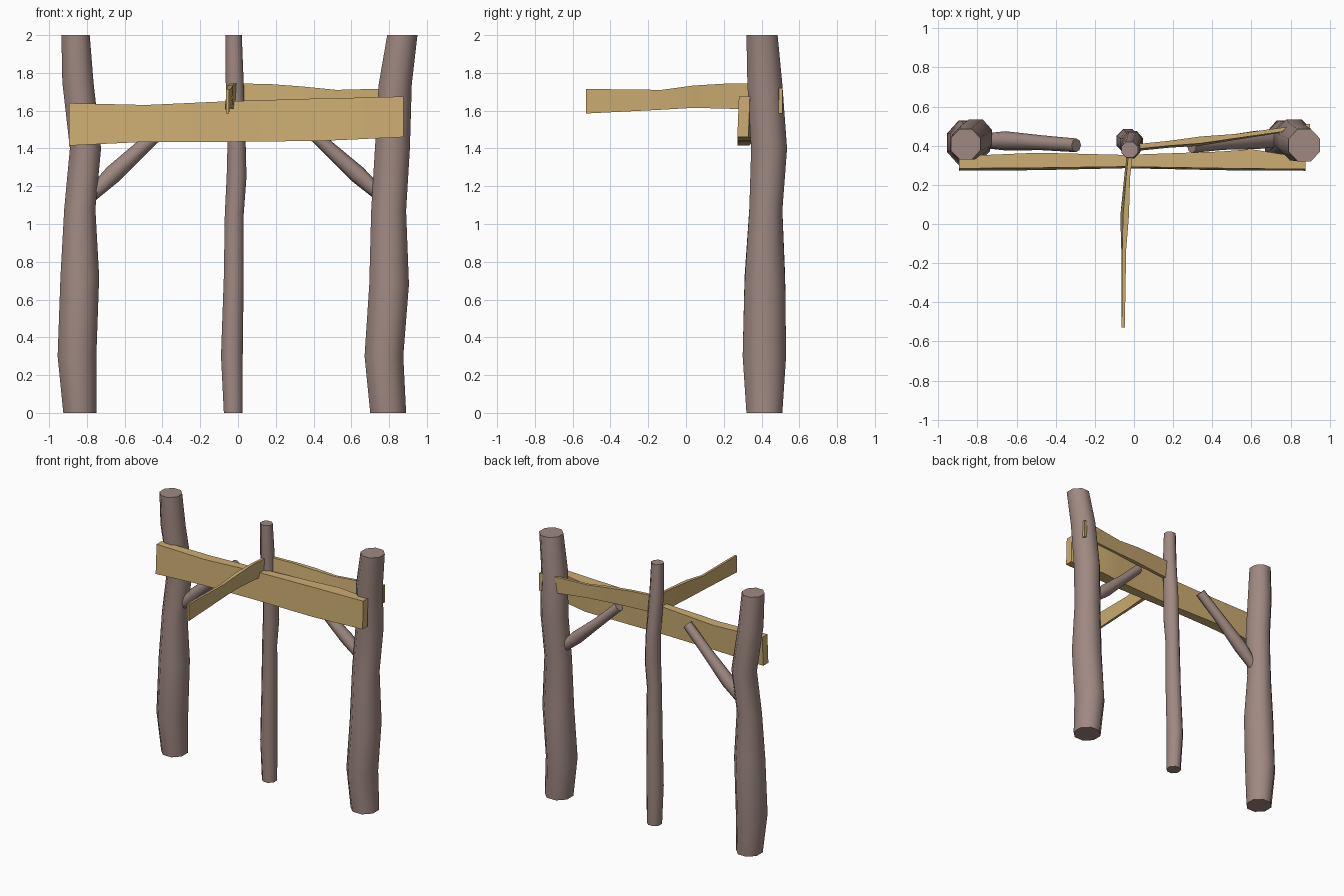
import bpy, bmesh, math
from mathutils import Vector

if "Cube" in bpy.data.objects:
    bpy.data.objects.remove(bpy.data.objects["Cube"])


def material(name, col):
    m = bpy.data.materials.new(name)
    m.diffuse_color = (*col, 1)
    m.use_nodes = True
    m.node_tree.nodes["Principled BSDF"].inputs["Base Color"].default_value = m.diffuse_color
    return m


BARK = material("bark", (0.35, 0.25, 0.22))
PLANK = material("plank_wood", (0.61, 0.42, 0.17))


def loft(name, rings, mat, angle):
    """Skin a list of equal-sized point rings and cap both ends."""
    bm = bmesh.new()
    vs = [[bm.verts.new(p) for p in r] for r in rings]
    n = len(rings[0])
    for a, b in zip(vs, vs[1:]):
        for i in range(n):
            j = (i + 1) % n
            bm.faces.new((a[i], a[j], b[j], b[i]))
    bm.faces.new(vs[0][::-1])
    bm.faces.new(vs[-1])
    bmesh.ops.recalc_face_normals(bm, faces=bm.faces)
    me = bpy.data.meshes.new(name)
    bm.to_mesh(me)
    bm.free()
    ob = bpy.data.objects.new(name, me)
    bpy.context.collection.objects.link(ob)
    me.materials.append(mat)
    bpy.context.view_layer.objects.active = ob
    ob.select_set(True)
    bpy.ops.object.shade_smooth_by_angle(angle=math.radians(angle))
    ob.select_set(False)
    return ob


def post(name, sections):
    """Crooked trunk; sections are (z, x min, x max, y min, y max)."""
    k = 1 / math.cos(math.pi / 8)
    rings = []
    for z, x0, x1, y0, y1 in sections:
        rings.append([((x0 + x1) / 2 + (x1 - x0) / 2 * k * math.cos((i + .5) * math.pi / 4),
                       (y0 + y1) / 2 + (y1 - y0) / 2 * k * math.sin((i + .5) * math.pi / 4), z)
                      for i in range(8)])
    return loft(name, rings, BARK, 50)


def brace(name, stations):
    """Round branch; stations are (x, y, z, radius)."""
    pts = [Vector(s[:3]) for s in stations]
    d = (pts[-1] - pts[0]).normalized()
    u = d.cross(Vector((0, 1, 0))).normalized()
    v = d.cross(u)
    rings = [[p + s[3] * (u * math.cos(i * math.pi / 4) + v * math.sin(i * math.pi / 4))
              for i in range(8)] for p, s in zip(pts, stations)]
    return loft(name, rings, BARK, 50)


def board(name, stations):
    """Rough board; stations are two plan points, then z bottom and z top, and lean."""
    rings = []
    for (ax, ay), (bx, by), z0, z1, (lx, ly) in stations:
        rings.append([(ax, ay, z0), (bx, by, z0), (bx + lx, by + ly, z1), (ax + lx, ay + ly, z1)])
    return loft(name, rings, PLANK, 30)


# Upright posts
post("left_post", [(0, -.925, -.75, .33, .51), (.3, -.955, -.75, .30, .53),
                   (.72, -.94, -.735, .31, .525), (1.08, -.92, -.755, .335, .51),
                   (1.4, -.89, -.725, .35, .535), (1.75, -.93, -.765, .33, .505),
                   (2, -.935, -.785, .33, .485)])
post("right_post", [(0, .70, .89, .32, .51), (.3, .67, .875, .30, .53),
                    (.68, .695, .905, .31, .525), (1.07, .705, .89, .335, .51),
                    (1.4, .725, .91, .345, .535), (1.74, .745, .92, .325, .51),
                    (2, .79, .95, .32, .485)])
post("centre_post", [(0, -.075, .025, .37, .47), (.3, -.09, .025, .365, .485),
                     (.72, -.075, .03, .36, .475), (1.05, -.07, .03, .365, .465),
                     (1.25, -.06, .045, .355, .475), (1.45, -.055, .04, .35, .47),
                     (1.75, -.065, .03, .335, .435), (2, -.065, .02, .34, .42)])

# Diagonal braces
brace("left_brace", [(-.80, .425, 1.13, .033), (-.66, .425, 1.265, .049),
                     (-.47, .415, 1.44, .038), (-.295, .402, 1.60, .035)])
brace("right_brace", [(.78, .43, 1.13, .033), (.63, .43, 1.265, .047),
                      (.46, .415, 1.42, .036), (.295, .397, 1.58, .034)])

# Wide front beam
board("front_beam", [((-.895, .272), (-.895, .335), 1.415, 1.64, (0, .012)),
                     ((-.49, .275), (-.49, .352), 1.435, 1.63, (0, .012)),
                     ((-.05, .285), (-.05, .345), 1.435, 1.65, (0, .008)),
                     ((.44, .275), (.44, .36), 1.44, 1.665, (0, .01)),
                     ((.60, .273), (.60, .372), 1.447, 1.668, (0, .01)),
                     ((.875, .272), (.875, .33), 1.46, 1.675, (0, .008))])

# Thin forward arm
board("front_arm", [((-.035, .39), (-.012, .39), 1.61, 1.745, (.01, 0)),
                    ((-.05, .24), (-.03, .24), 1.61, 1.745, (.01, 0)),
                    ((-.07, .04), (-.04, .04), 1.615, 1.733, (.014, 0)),
                    ((-.065, -.13), (-.045, -.13), 1.605, 1.71, (.005, 0)),
                    ((-.063, -.53), (-.047, -.53), 1.585, 1.715, (0, 0))])

# Thin back plank
board("back_plank", [((-.02, .37), (-.02, .395), 1.61, 1.745, (0, .01)),
                     ((.18, .39), (.18, .415), 1.61, 1.74, (0, .01)),
                     ((.34, .40), (.34, .435), 1.61, 1.728, (0, .012)),
                     ((.52, .43), (.52, .452), 1.605, 1.71, (0, .008)),
                     ((.90, .49), (.90, .51), 1.585, 1.72, (0, .002))])
